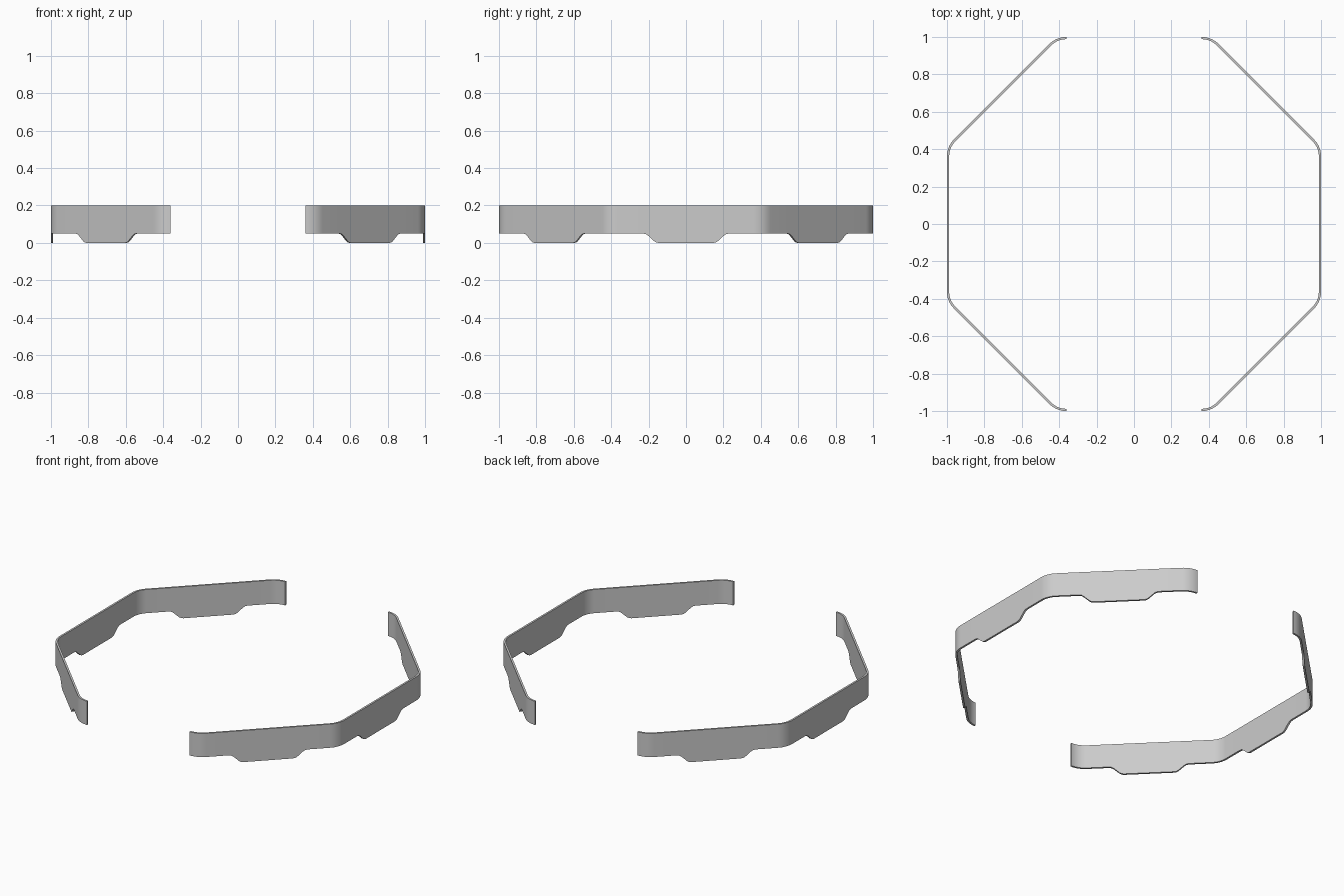
import bpy, bmesh, math
from mathutils import Vector

if "Cube" in bpy.data.objects:
    bpy.data.objects.remove(bpy.data.objects["Cube"])

APOTHEM, THICK, TOP = 1.0, 0.012, 0.2
RADIUS, HALF, LIFT = 0.13, 0.36, 0.05      # corner radius, half flat length, raised bottom edge
# half profile of the foot tab: distance from panel centre, bottom height
TAB = [(0.145, 0), (0.158, 0.002), (0.17, 0.009), (0.203, 0.039),
       (0.215, 0.047), (0.232, LIFT)]
TAB = [(-u, z) for u, z in reversed(TAB)] + TAB
ARC_STEPS = 8


def direction(a):
    return Vector((math.cos(a), math.sin(a), 0))


def columns():
    """Outer point, outward normal and bottom height along one strip."""
    cols = []

    def corner(a, side, start, end, skip_first, skip_last):
        centre = direction(a) * (APOTHEM - RADIUS) + direction(a + math.pi / 2) * HALF * side
        for i in range(int(skip_first), ARC_STEPS + 1 - int(skip_last)):
            n = direction(start + (end - start) * i / ARC_STEPS)
            cols.append((centre + n * RADIUS, n, LIFT))

    q = math.pi / 4
    corner(-q, -1, -2 * q, -q, False, False)
    for a in (-q, 0, q):
        n, t = direction(a), direction(a + math.pi / 2)
        for u, z in TAB:
            cols.append((n * APOTHEM + t * u, n, z))
        corner(a, 1, a, a + q, False, False)
    return cols


def make_strip(name, turn):
    bm = bmesh.new()
    rings = []
    for p, n, z in columns():
        inner = p - n * THICK
        rings.append([bm.verts.new((v.x, v.y, h)) for v, h in
                      ((p, z), (p, TOP), (inner, TOP), (inner, z))])
    for a, b in zip(rings, rings[1:]):
        for i in range(4):
            j = (i + 1) % 4
            bm.faces.new((a[i], b[i], b[j], a[j]))
    bm.faces.new(rings[0])
    bm.faces.new(rings[-1][::-1])
    bmesh.ops.recalc_face_normals(bm, faces=bm.faces)
    mesh = bpy.data.meshes.new(name)
    bm.to_mesh(mesh)
    bm.free()
    obj = bpy.data.objects.new(name, mesh)
    obj.rotation_euler.z = turn
    bpy.context.collection.objects.link(obj)
    bpy.ops.object.select_all(action='DESELECT')
    obj.select_set(True)
    bpy.context.view_layer.objects.active = obj
    bpy.ops.object.shade_smooth_by_angle(angle=math.radians(30))


# two facing halves of the octagonal skirt
make_strip("right_skirt", 0)
make_strip("left_skirt", math.pi)
